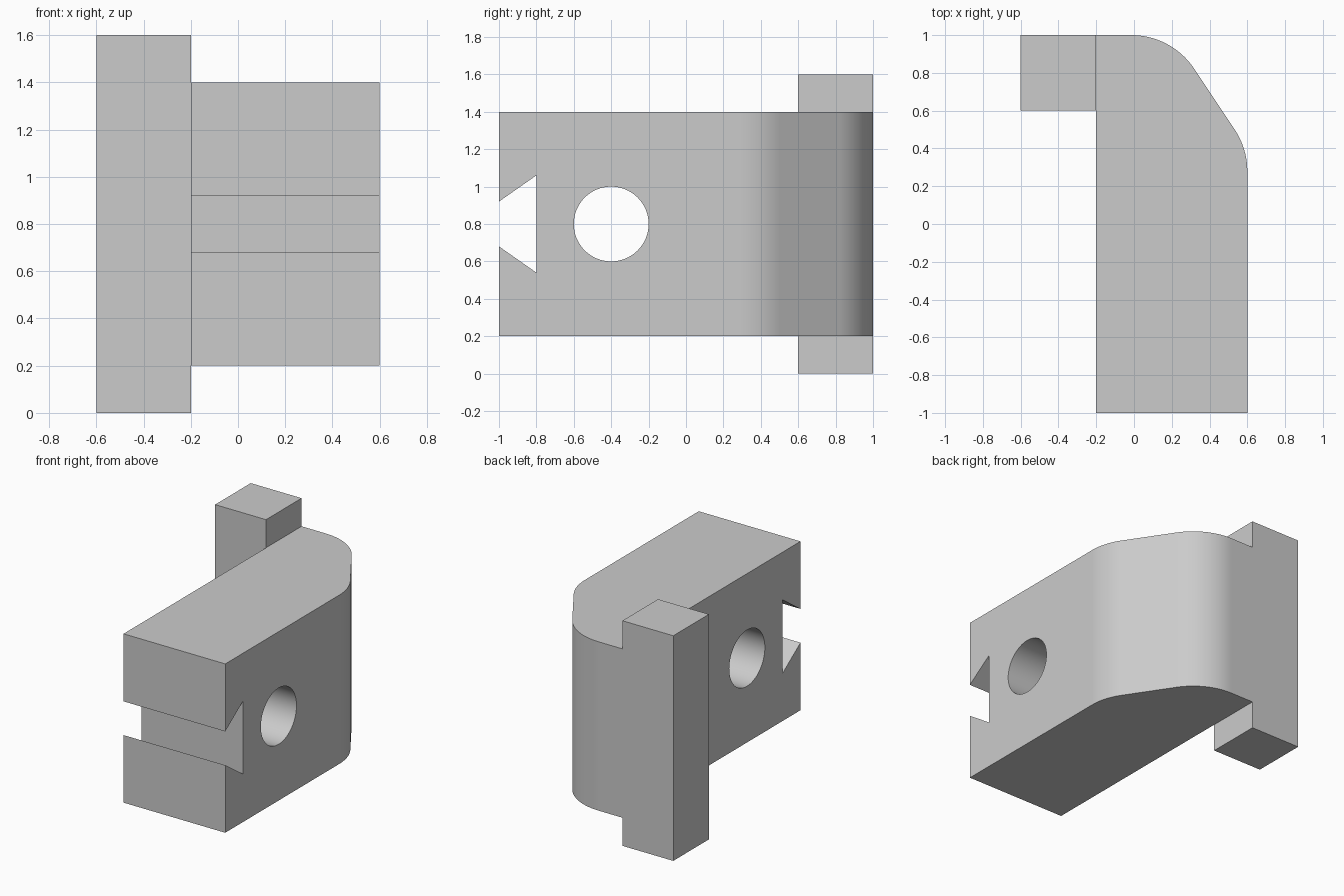
import bpy
import bmesh
import math
from mathutils import Vector

default = bpy.data.objects.get("Cube")
if default:
    bpy.data.objects.remove(default, do_unlink=True)

GREY = (0.6, 0.6, 0.6, 1)
grey = bpy.data.materials.new("plain grey")
grey.use_nodes = True
grey.diffuse_color = GREY
grey.node_tree.nodes["Principled BSDF"].inputs["Base Color"].default_value = GREY


def prism(name, points, direction):
    """Extrude a closed outline along a vector."""
    bm = bmesh.new()
    face = bm.faces.new([bm.verts.new(p) for p in points])
    extruded = bmesh.ops.extrude_face_region(bm, geom=[face])["geom"]
    verts = [v for v in extruded if isinstance(v, bmesh.types.BMVert)]
    bmesh.ops.translate(bm, verts=verts, vec=direction)
    bmesh.ops.recalc_face_normals(bm, faces=bm.faces)
    mesh = bpy.data.meshes.new(name)
    bm.to_mesh(mesh)
    bm.free()
    mesh.materials.append(grey)
    obj = bpy.data.objects.new(name, mesh)
    bpy.context.collection.objects.link(obj)
    return obj


def fillet(before, corner, after, radius, steps=24):
    """Points of an arc that rounds a corner, tangent to both sides."""
    a, c, b = Vector(before), Vector(corner), Vector(after)
    u, v = (a - c).normalized(), (b - c).normalized()
    half = u.angle(v) / 2
    reach = radius / math.tan(half)
    centre = c + (u + v).normalized() * radius / math.sin(half)
    start = (c + u * reach - centre).normalized()
    end = (c + v * reach - centre).normalized()
    return [centre + start.slerp(end, i / steps).normalized() * radius
            for i in range(steps + 1)]


def select_only(obj):
    bpy.ops.object.select_all(action="DESELECT")
    obj.select_set(True)
    bpy.context.view_layer.objects.active = obj


def cut(obj, cutter):
    cutter.hide_render = True
    select_only(obj)
    mod = obj.modifiers.new("cut", "BOOLEAN")
    mod.operation = "DIFFERENCE"
    mod.solver = "EXACT"
    mod.object = cutter
    bpy.ops.object.modifier_apply(modifier=mod.name)
    bpy.data.objects.remove(cutter, do_unlink=True)


# Main block: chamfered back corner with both bends rounded
inner_back, bend_a = (-0.2, 1, 0.2), (0.2, 1, 0.2)
bend_b, outer_front = (0.6, 0.4, 0.2), (0.6, -1, 0.2)
outline = [(-0.2, -1, 0.2), inner_back]
outline += fillet(inner_back, bend_a, bend_b, 0.4)
outline += fillet(bend_a, bend_b, outer_front, 0.4)
outline.append(outer_front)
block = prism("main_block", outline, (0, 0, 1.2))

# Round hole straight through the side
SIDES = 64
ring = [(-0.4, -0.4 + 0.2 * math.cos(math.tau * i / SIDES),
         0.8 + 0.2 * math.sin(math.tau * i / SIDES)) for i in range(SIDES)]
cut(block, prism("hole_cutter", ring, (1.2, 0, 0)))

# Dovetail slot across the front, its flare continued past the face
slope = (0.26 - 0.12) / 0.2
mouth = 0.12 - 0.1 * slope
slot = [(-0.4, -1.1, 0.8 - mouth), (-0.4, -0.8, 0.54),
        (-0.4, -0.8, 1.06), (-0.4, -1.1, 0.8 + mouth)]
cut(block, prism("slot_cutter", slot, (1.2, 0, 0)))

# Smooth bends and bore, flat sides
select_only(block)
bpy.ops.object.shade_smooth_by_angle(angle=math.radians(25))
weighted = block.modifiers.new("flat_sides", "WEIGHTED_NORMAL")
weighted.keep_sharp = True

# Square post at the back, flush with the block's back face
prism("back_post", [(-0.6, 0.6, 0), (-0.2, 0.6, 0), (-0.2, 1, 0), (-0.6, 1, 0)],
      (0, 0, 1.6))
